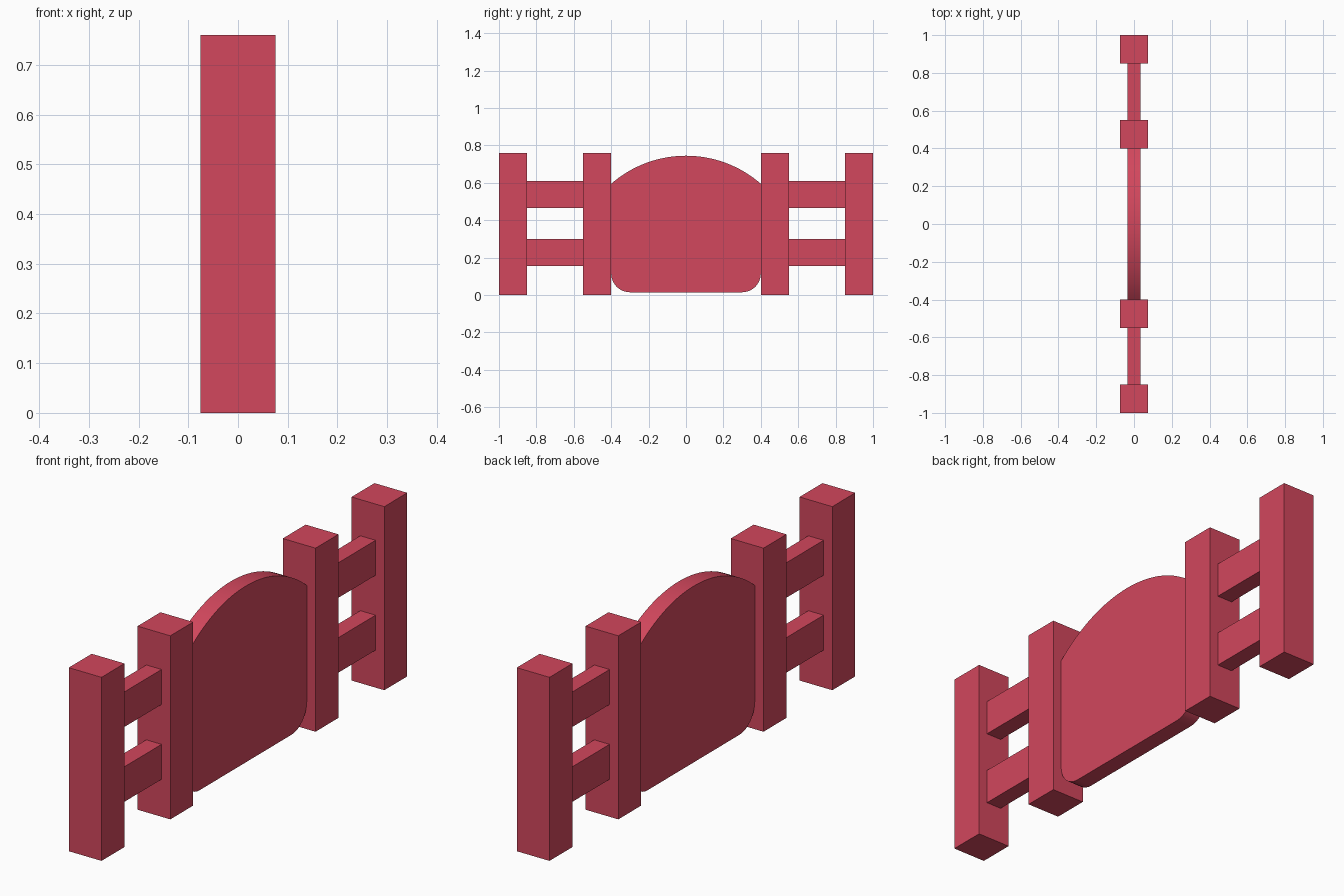
import bpy, bmesh, math

cube = bpy.data.objects.get("Cube")
if cube:
    bpy.data.objects.remove(cube, do_unlink=True)

# Single painted colour
red = bpy.data.materials.new("rose_red")
red.use_nodes = True
COLOUR = (0.645, 0.063, 0.109, 1)
red.diffuse_color = COLOUR
red.node_tree.nodes["Principled BSDF"].inputs["Base Color"].default_value = COLOUR


def add_object(name, bm):
    bmesh.ops.recalc_face_normals(bm, faces=bm.faces)
    mesh = bpy.data.meshes.new(name)
    bm.to_mesh(mesh)
    bm.free()
    mesh.materials.append(red)
    obj = bpy.data.objects.new(name, mesh)
    bpy.context.collection.objects.link(obj)
    return obj


def box(name, width, y0, y1, z0, z1):
    bm = bmesh.new()
    bmesh.ops.create_cube(bm, size=1)
    bmesh.ops.scale(bm, vec=(width, y1 - y0, z1 - z0), verts=bm.verts)
    bmesh.ops.translate(bm, vec=(0, (y0 + y1) / 2, (z0 + z1) / 2), verts=bm.verts)
    return add_object(name, bm)


def arc(cy, cz, radius, start, end, steps):
    angles = [start + (end - start) * i / steps for i in range(steps + 1)]
    return [(cy + radius * math.cos(a), cz + radius * math.sin(a)) for a in angles]


POST, HEIGHT, THICK = 0.15, 0.76, 0.07

# Posts and rails, repeated at both ends
for side, label in ((-1, "front"), (1, "back")):
    for centre, place in ((0.925, "outer"), (0.475, "inner")):
        y = side * centre
        box(f"{label}_{place}_post", POST, y - POST / 2, y + POST / 2, 0, HEIGHT)
    for z, level in ((0.155, "lower"), (0.465, "upper")):
        y0, y1 = sorted((side * 0.55, side * 0.85))
        box(f"{label}_{level}_rail", THICK, y0, y1, z, z + 0.145)

# Gate panel: arched top and rounded lower corners
half, bottom, shoulder, top, corner = 0.4, 0.015, 0.595, 0.745, 0.1
rise = top - shoulder
radius = (half ** 2 + rise ** 2) / (2 * rise)
spread = math.asin(half / radius)
outline = arc(0, top - radius, radius, math.pi / 2 - spread, math.pi / 2 + spread, 32)
outline += arc(corner - half, bottom + corner, corner, math.pi, 1.5 * math.pi, 10)
outline += arc(half - corner, bottom + corner, corner, 1.5 * math.pi, 2 * math.pi, 10)

bm = bmesh.new()
face = bm.faces.new([bm.verts.new((-THICK / 2, y, z)) for y, z in outline])
extruded = bmesh.ops.extrude_face_region(bm, geom=[face])["geom"]
bmesh.ops.translate(bm, vec=(THICK, 0, 0),
                    verts=[v for v in extruded if isinstance(v, bmesh.types.BMVert)])
panel = add_object("gate_panel", bm)

# Smooth the curved rim, keep the panel edges crisp
bpy.ops.object.select_all(action="DESELECT")
panel.select_set(True)
bpy.context.view_layer.objects.active = panel
bpy.ops.object.shade_smooth_by_angle(angle=math.radians(30))
